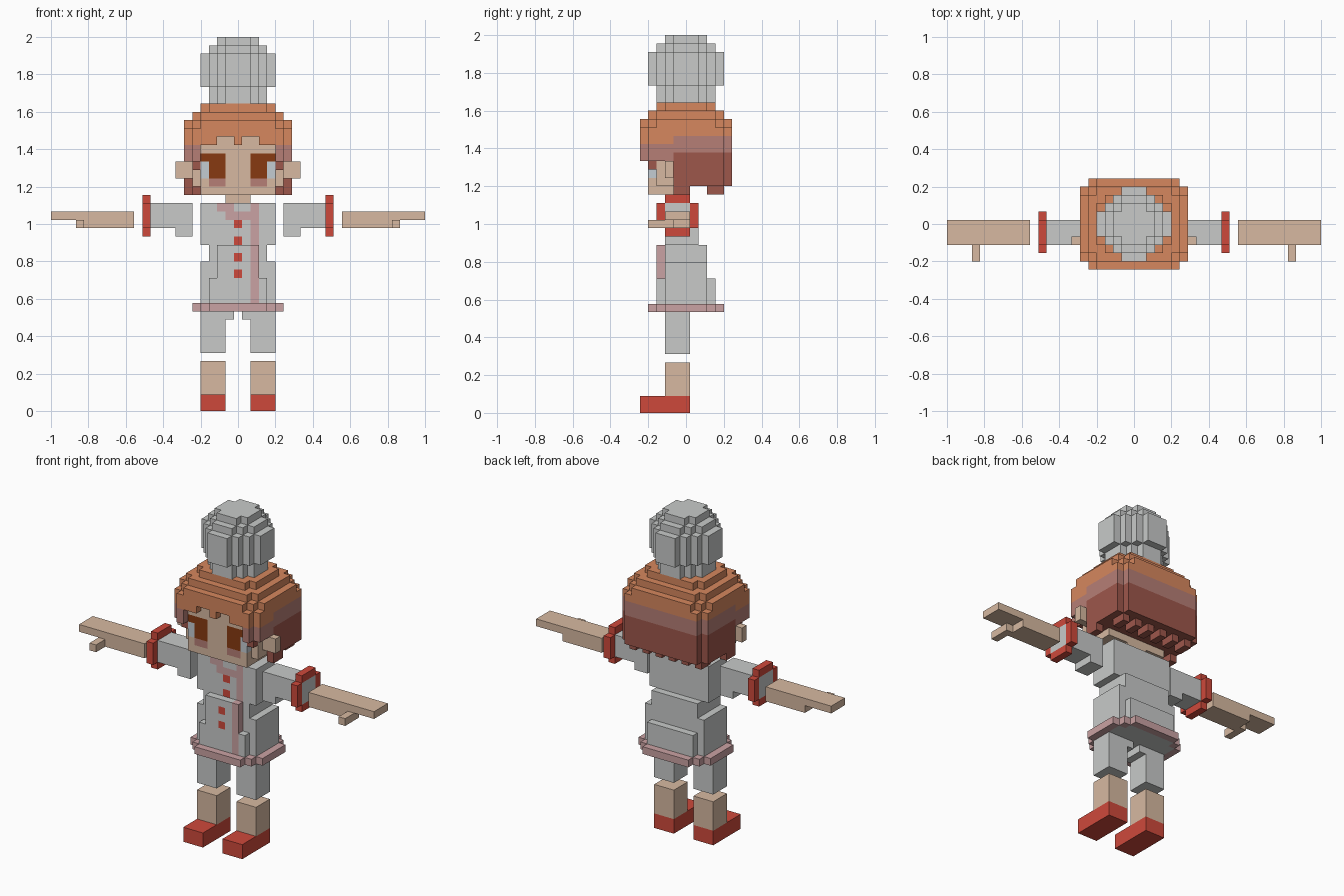
import bpy
import bmesh
from mathutils import Vector

if "Cube" in bpy.data.objects:
    bpy.data.objects.remove(bpy.data.objects["Cube"], do_unlink=True)

UNIT = 2 / 45  # edge of one block


def material(name, rgb):
    linear = [((c / 255 + 0.055) / 1.055) ** 2.4 for c in rgb]
    mat = bpy.data.materials.new(name)
    mat.diffuse_color = (*linear, 1)
    mat.use_nodes = True
    shader = mat.node_tree.nodes["Principled BSDF"]
    shader.inputs["Base Color"].default_value = (*linear, 1)
    shader.inputs["Roughness"].default_value = 0.9
    return mat


CLOTH = material("white cloth", (200, 202, 201))
SKIN = material("skin", (215, 185, 161))
RED = material("red", (206, 73, 59))
HAIR = material("ginger hair", (214, 135, 94))
HAIR_MID = material("rosy hair", (182, 126, 118))
HAIR_DARK = material("dark hair", (158, 87, 75))
PINK = material("pink trim", (202, 162, 163))
EYE = material("eye brown", (135, 58, 17))
GLINT = material("eye glint", (196, 204, 210))


def fill(cells, mat, xs, ys, zs, cut=0):
    """Fill an inclusive range of blocks, trimming its upright corners."""
    for x in range(xs[0], xs[1] + 1):
        for y in range(ys[0], ys[1] + 1):
            corner = min(x - xs[0], xs[1] - x) + min(y - ys[0], ys[1] - y)
            if corner >= cut:
                for z in range(zs[0], zs[1] + 1):
                    cells[x, y, z] = mat


def paint(cells, mat, xs, zs):
    """Colour the frontmost block of each column in a range."""
    for x in range(xs[0], xs[1] + 1):
        for z in range(zs[0], zs[1] + 1):
            depths = [c[1] for c in cells if c[0] == x and c[2] == z]
            if depths:
                cells[x, min(depths), z] = mat


def build(name, cells):
    """Make one object from the outer faces of its blocks."""
    bm = bmesh.new()
    verts = {}
    mats = list(dict.fromkeys(cells.values()))
    for cell, mat in cells.items():
        for axis in range(3):
            for sign in (-1, 1):
                near = list(cell)
                near[axis] += sign
                if tuple(near) in cells:
                    continue
                u, v = (axis + 1) % 3, (axis + 2) % 3
                ring = []
                for a, b in ((0, 0), (1, 0), (1, 1), (0, 1))[::sign]:
                    p = list(cell)
                    p[axis] += sign > 0
                    p[u] += a
                    p[v] += b
                    key = tuple(p)
                    if key not in verts:
                        spot = Vector(key) - Vector((0.5, 0.5, 0))
                        verts[key] = bm.verts.new(spot * UNIT)
                    ring.append(verts[key])
                bm.faces.new(ring).material_index = mats.index(mat)
    mesh = bpy.data.meshes.new(name)
    bm.to_mesh(mesh)
    bm.free()
    for mat in mats:
        mesh.materials.append(mat)
    bpy.context.collection.objects.link(bpy.data.objects.new(name, mesh))


def build_pair(name, cells):
    build("left_" + name, cells)
    build("right_" + name, {(-x, y, z): m for (x, y, z), m in cells.items()})


# Tall puffy hat
hat = {}
fill(hat, CLOTH, (-3, 3), (-3, 3), (37, 38), 2)
fill(hat, CLOTH, (-4, 4), (-4, 4), (39, 42), 3)
fill(hat, CLOTH, (-3, 3), (-3, 3), (43, 43), 2)
fill(hat, CLOTH, (-2, 2), (-2, 2), (44, 44), 1)
build("hat", hat)

# Head with painted face
head = {}
fill(head, SKIN, (-4, 4), (-4, 0), (26, 33))
fill(head, SKIN, (-1, 1), (-1, 0), (25, 25))
for side in (-1, 1):
    def cols(a, b):
        return sorted((a * side, b * side))
    paint(head, EYE, cols(2, 3), (28, 30))
    paint(head, EYE, cols(4, 4), (30, 30))
    paint(head, GLINT, cols(4, 4), (28, 29))
    paint(head, HAIR_MID, cols(2, 3), (27, 27))
    fill(head, SKIN, cols(5, 5), (-3, -2), (27, 29))
    fill(head, SKIN, cols(6, 7), (-2, -2), (28, 29))
build("head", head)

# Layered cap of hair
hair = {}
fill(hair, HAIR, (-4, 4), (-3, 3), (36, 36), 1)
fill(hair, HAIR, (-5, 5), (-4, 4), (35, 35), 1)
fill(hair, HAIR, (-6, 6), (-5, 5), (34, 34), 2)
fill(hair, HAIR, (-6, 6), (-5, 5), (30, 33), 1)
fill(hair, HAIR, (-6, 6), (-1, 5), (27, 29))
for side in (-1, 1):
    for z in range(27, 30):
        hair.pop((side * 6, 5, z))
    fill(hair, HAIR, (side * 6, side * 6), (-1, 0), (26, 26))
    fill(hair, HAIR, (side * 5, side * 5), (-4, -4), (29, 29))
for x in range(-5, 6, 2):
    fill(hair, HAIR, (x, x), (3, 4), (26, 26))
# Fringe opening above the face
fringe = {0: 32, 1: 33, 2: 33, 3: 32, 4: 32}
for x, y, z in list(hair):
    if y < -4 and z < fringe.get(abs(x), 30):
        del hair[x, y, z]
    elif (x, y, z) in head:
        del hair[x, y, z]
# Darker tips with a wavy edge
for x, y, z in hair:
    wave = 1 if y >= -1 else 0
    if z < 30 + wave:
        hair[x, y, z] = HAIR_DARK
    elif z < 32 + wave and (abs(x) > 4 or y > 0):
        hair[x, y, z] = HAIR_MID
build("hair", hair)

# Coat with flared bottom
coat = {}
fill(coat, CLOTH, (-4, 4), (-2, 1), (20, 24))
fill(coat, CLOTH, (-3, 3), (-2, 2), (18, 19))
fill(coat, CLOTH, (-4, 4), (-2, 2), (13, 17))
fill(coat, CLOTH, (-3, 3), (-3, 3), (13, 15))
fill(coat, CLOTH, (-2, 2), (-3, -3), (13, 19))
# Trim down the front, collar and buttons
paint(coat, PINK, (2, 2), (13, 24))
paint(coat, PINK, (-1, 2), (23, 23))
paint(coat, PINK, (-2, -1), (24, 24))
for z in range(16, 23, 2):
    paint(coat, RED, (0, 0), (z, z))
build("coat", coat)

# Hem
hem = {}
fill(hem, PINK, (-5, 5), (-4, 4), (12, 12), 2)
fill(hem, CLOTH, (-4, 4), (-3, 3), (12, 12), 1)
build("hem", hem)

# Trousers, bare shins and shoes
trouser, shin, shoe = {}, {}, {}
fill(trouser, CLOTH, (2, 4), (-2, 0), (7, 11))
fill(trouser, CLOTH, (1, 1), (-2, 0), (11, 11))
fill(shin, SKIN, (2, 4), (-2, 0), (2, 5))
fill(shoe, RED, (2, 4), (-5, 0), (0, 1))
build_pair("trouser_leg", trouser)
build_pair("shin", shin)
build_pair("shoe", shoe)

# Sleeves and cuffs
sleeve, cuff = {}, {}
fill(sleeve, CLOTH, (6, 10), (-2, 0), (22, 24))
fill(sleeve, CLOTH, (6, 7), (-2, 0), (21, 21))
fill(cuff, RED, (11, 11), (-3, 1), (22, 24))
fill(cuff, RED, (11, 11), (-2, 0), (21, 25))
fill(cuff, CLOTH, (11, 11), (-2, 0), (22, 24))
build_pair("sleeve", sleeve)
build_pair("cuff", cuff)

# Forearms with flat hands and thumbs
hand = {}
fill(hand, SKIN, (13, 22), (-2, 0), (23, 23))
fill(hand, SKIN, (13, 18), (-2, 0), (22, 22))
fill(hand, SKIN, (19, 19), (-4, -2), (22, 22))
build_pair("hand", hand)
